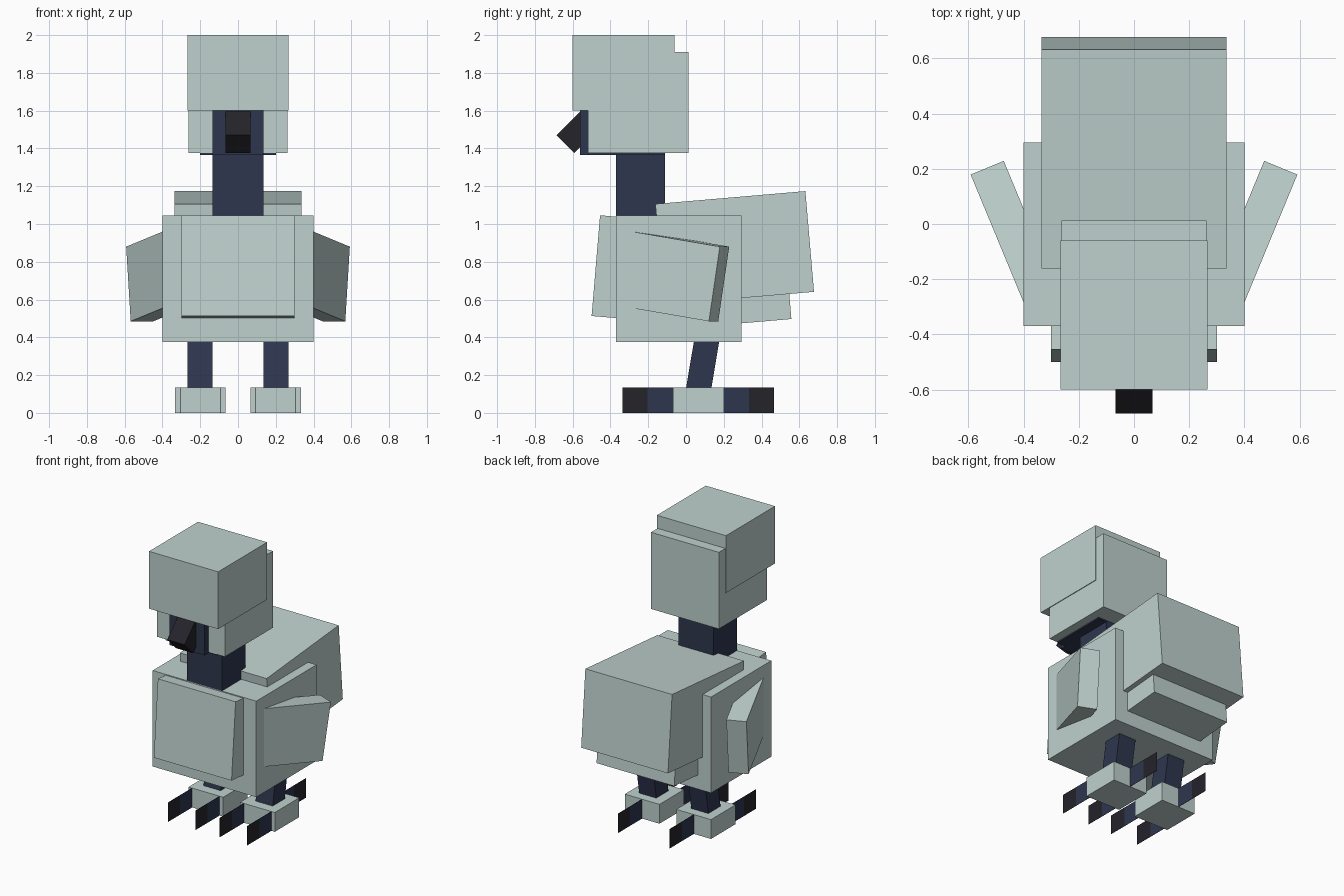
import bpy, bmesh
from math import radians
from mathutils import Matrix, Vector

default = bpy.data.objects.get("Cube")
if default:
    bpy.data.objects.remove(default, do_unlink=True)


def material(name, rgb):
    mat = bpy.data.materials.new(name)
    mat.use_nodes = True
    mat.diffuse_color = (*rgb, 1)
    mat.node_tree.nodes["Principled BSDF"].inputs["Base Color"].default_value = (*rgb, 1)
    return mat


PALE = material("pale grey green", (0.52, 0.64, 0.615))
NAVY = material("dark navy", (0.028, 0.037, 0.078))
BLACK = material("near black", (0.018, 0.017, 0.023))


def box(name, mat, xs, ys, zs, pivot=(0, 0, 0), pitch=0, yaw=0):
    """Box between ranges measured from a pivot, pitched about x, then yawed about z."""
    bm = bmesh.new()
    bmesh.ops.create_cube(bm, size=1)
    for v in bm.verts:
        v.co = Vector(r[0] if c < 0 else r[1] for c, r in zip(v.co, (xs, ys, zs)))
    turn = Matrix.Rotation(radians(yaw), 4, "Z") @ Matrix.Rotation(radians(pitch), 4, "X")
    bm.transform(Matrix.Translation(pivot) @ turn)
    mesh = bpy.data.meshes.new(name)
    bm.to_mesh(mesh)
    bm.free()
    mesh.materials.append(mat)
    obj = bpy.data.objects.new(name, mesh)
    bpy.context.collection.objects.link(obj)
    return obj


def wide(half):
    return (-half, half)


# Body, tilted chest and raised back
box("body", PALE, wide(0.4), (-0.37, 0.295), (0.375, 1.045))
box("chest", PALE, wide(0.3), (0, 0.25), (-0.535, 0), (0, -0.455, 1.046), pitch=-4.8)
box("back", PALE, wide(0.335), (-0.797, 0), (-0.535, 0), (0, 0.632, 1.174), pitch=4.9)
box("rump", PALE, wide(0.3), (-0.6, 0), (0, 0.4), (0, 0.558, 0.497), pitch=4.9)

# Neck and head
box("neck", NAVY, wide(0.135), (-0.37, -0.11), (0.9, 1.45))
box("head", PALE, wide(0.262), (-0.52, 0.012), (1.375, 1.91))
box("crown", PALE, wide(0.267), (-0.6, -0.06), (1.6, 2.0))
box("throat", NAVY, wide(0.2), (-0.515, -0.11), (1.366, 1.5))

# Beak base and hooked beak
box("beak_base", NAVY, wide(0.135), (-0.56, -0.45), (1.366, 1.602))
box("beak", BLACK, wide(0.067), (0, 0.2), (-0.134, 0), (0, -0.686, 1.47), pitch=45)

# Paired parts, left (+x) and right (-x)
for side, s in (("left", 1), ("right", -1)):
    def mirrored(a, b):
        return sorted((s * a, s * b))

    box(side + "_wing", PALE, mirrored(-0.13, 0), (-0.535, 0), (-0.4, 0),
        (s * 0.592, 0.179, 0.88), pitch=-9, yaw=-22.5 * s)
    box(side + "_leg", NAVY, mirrored(0.135, 0.267), (-0.066, 0.066), (-0.07, 0.3),
        (0, 0.068, 0.135), pitch=-9.5)
    box(side + "_foot", PALE, mirrored(0.065, 0.333), (-0.07, 0.2), (0, 0.135))

    # Thin toes with dark claws: two in front, one behind
    toes = (("inner_toe", 0.094, -0.07, -1), ("outer_toe", 0.306, -0.07, -1),
            ("rear_toe", 0.2, 0.2, 1))
    for toe, x, root, way in toes:
        joint, tip = root + way * 0.133, root + way * 0.265
        xs = mirrored(x - 0.001, x + 0.001)
        box(f"{side}_{toe}", NAVY, xs, sorted((root, joint)), (0, 0.135))
        box(f"{side}_{toe}_claw", BLACK, xs, sorted((joint, tip)), (0, 0.135))
